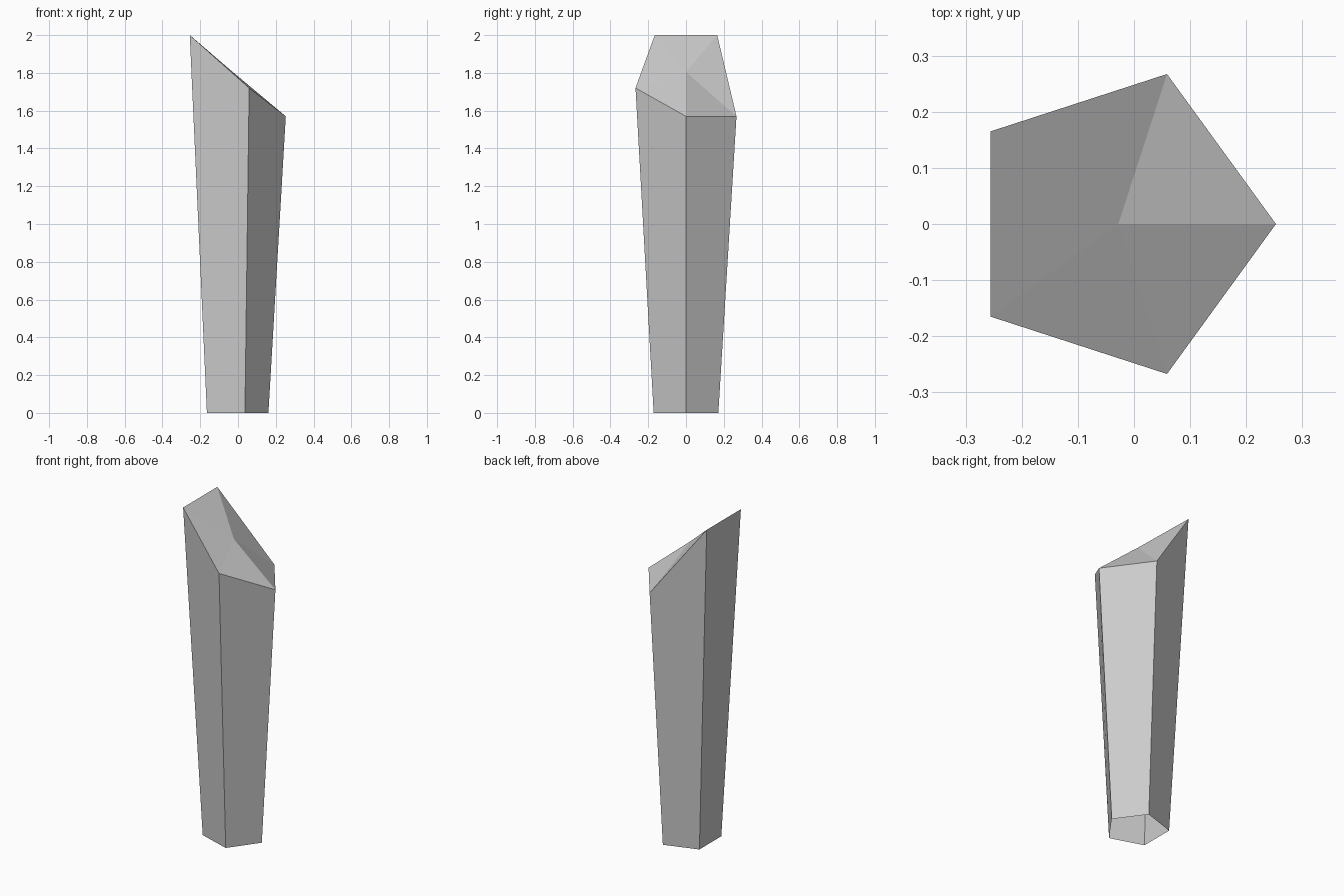
import bpy, bmesh, math

if "Cube" in bpy.data.objects:
    bpy.data.objects.remove(bpy.data.objects["Cube"])

def ring(bm, radius, cx, heights):
    """Pentagon with one corner towards +x, a height for each corner."""
    verts = []
    for i, z in enumerate(heights):
        a = math.tau * i / 5
        verts.append(bm.verts.new((cx + radius * math.cos(a), radius * math.sin(a), z)))
    return verts

bm = bmesh.new()

# Tapered five-sided shaft, open at the base, with a slanted rim
base = ring(bm, 0.18, -0.019, [0] * 5)
rim = ring(bm, 0.281, -0.028, [1.57, 1.57, 2.0, 2.0, 1.72])
tip = bm.verts.new((-0.028, 0, 1.805))

for i in range(5):
    j = (i + 1) % 5
    bm.faces.new((base[i], base[j], rim[j], rim[i]))
    # Broken top facets meeting at a centre point
    bm.faces.new((rim[i], rim[j], tip))

mesh = bpy.data.meshes.new("crystal_shard")
bm.to_mesh(mesh)
bm.free()
bpy.context.collection.objects.link(bpy.data.objects.new("crystal_shard", mesh))
